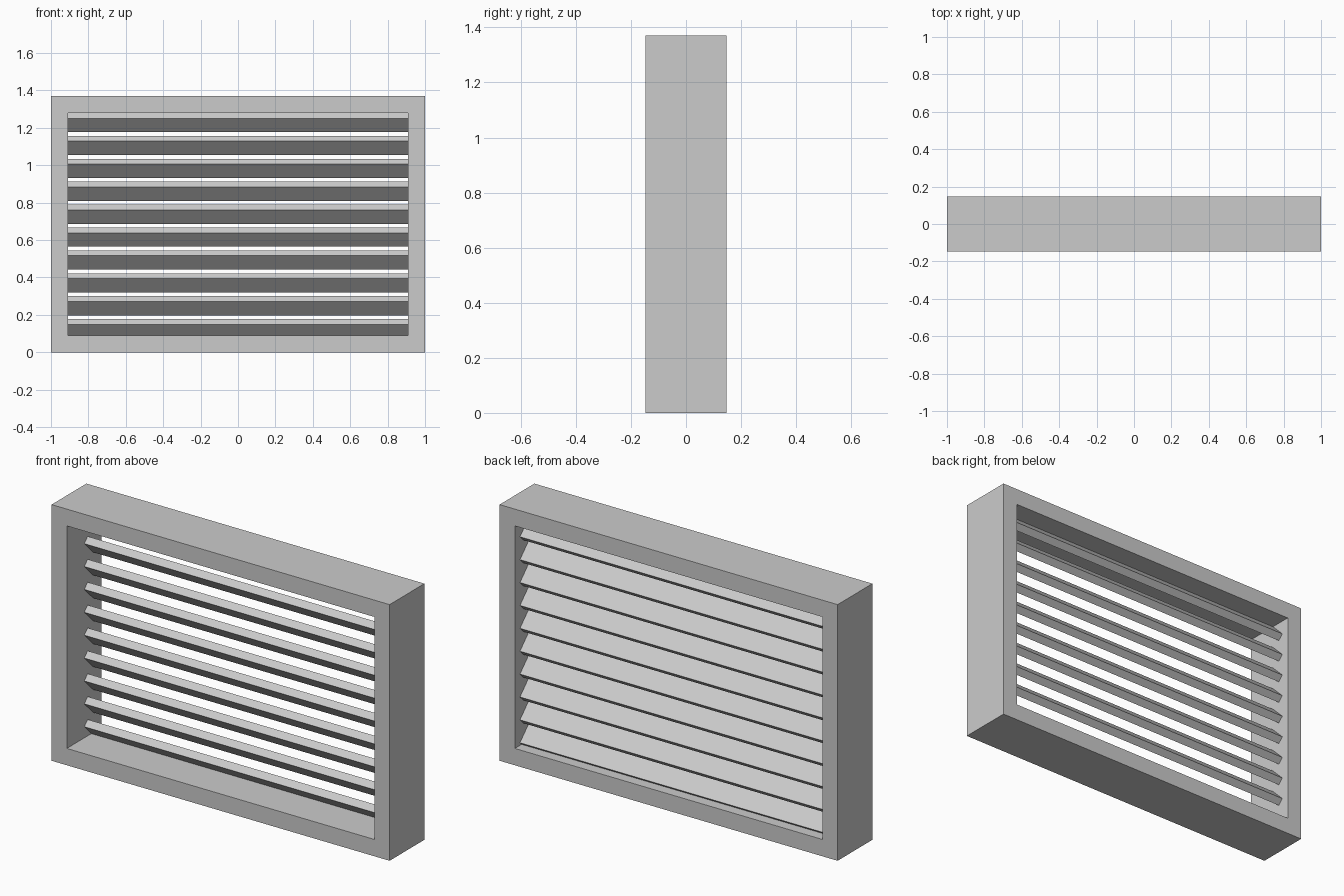
import bpy, bmesh, math

if "Cube" in bpy.data.objects:
    bpy.data.objects.remove(bpy.data.objects["Cube"])

W, H, D, B = 1.0, 1.37, 0.147, 0.09   # half width, height, half depth, border

def mesh_object(name, bm):
    bmesh.ops.recalc_face_normals(bm, faces=bm.faces)
    me = bpy.data.meshes.new(name)
    bm.to_mesh(me)
    bm.free()
    ob = bpy.data.objects.new(name, me)
    bpy.context.collection.objects.link(ob)
    return ob

# Frame: four rectangular loops bridged into one closed ring
bm = bmesh.new()
loops = []
for inset, y in ((0, -D), (0, D), (B, D), (B, -D)):
    x = W - inset
    corners = ((-x, inset), (x, inset), (x, H - inset), (-x, H - inset))
    loops.append([bm.verts.new((cx, y, cz)) for cx, cz in corners])
for i in range(4):
    a, b = loops[i], loops[(i + 1) % 4]
    for j in range(4):
        k = (j + 1) % 4
        bm.faces.new((a[j], a[k], b[k], b[j]))
mesh_object("frame", bm)

# Louvre slats: tilted boxes, high at the front and low at the back
length, width, thick = 2 * (W - B), 0.105, 0.04
for i in range(10):
    bpy.ops.mesh.primitive_cube_add(size=1, location=(0, 0.052, 0.1265 + i * 0.1224),
                                    rotation=(math.radians(-45), 0, 0))
    slat = bpy.context.object
    slat.name = f"slat_{i + 1}"
    slat.scale = (length, width, thick)
